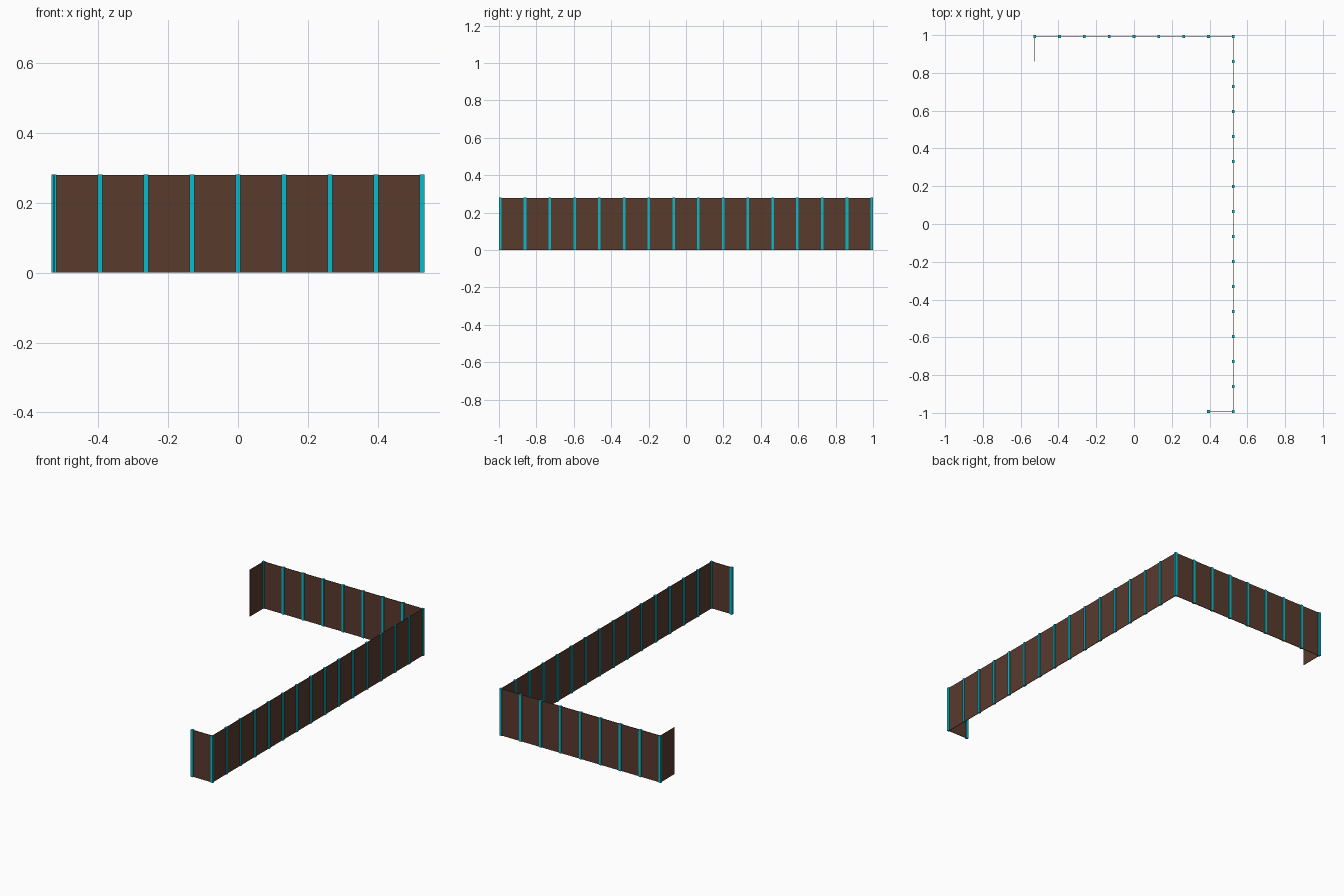
import bpy
from mathutils import Vector

if "Cube" in bpy.data.objects:
    bpy.data.objects.remove(bpy.data.objects["Cube"])

H, POST, THICK = 0.28, 0.014, 0.003
X, Y = 0.526, 0.993
STEP_X, STEP_Y = 2 * X / 8, 2 * Y / 15


def material(name, rgb):
    m = bpy.data.materials.new(name)
    m.diffuse_color = (*rgb, 1)
    m.use_nodes = True
    m.node_tree.nodes["Principled BSDF"].inputs["Base Color"].default_value = m.diffuse_color
    return m


BROWN = material("dark brown", (0.1, 0.043, 0.027))
TEAL = material("bright teal", (0.003, 0.5, 0.6))


def box(name, x, y, sx, sy, h, mat):
    bpy.ops.mesh.primitive_cube_add(size=1, location=(x, y, h / 2))
    o = bpy.context.object
    o.name = name
    o.scale = (sx, sy, h)
    o.data.materials.append(mat)


# Fence line: posts at every point, one panel between neighbours
points = [Vector((X - STEP_X, -Y))]
points += [Vector((X, -Y + i * STEP_Y)) for i in range(16)]
points += [Vector((X - i * STEP_X, Y)) for i in range(1, 9)]
end = Vector((-X, Y - STEP_Y))  # last panel has no end post

for p in points:
    box("fence_post", p.x, p.y, POST, POST, H, TEAL)

for a, b in zip(points, points[1:] + [end]):
    mid, d = (a + b) / 2, b - a
    box("fence_panel", mid.x, mid.y, max(abs(d.x), THICK),
        max(abs(d.y), THICK), H - 0.001, BROWN)
